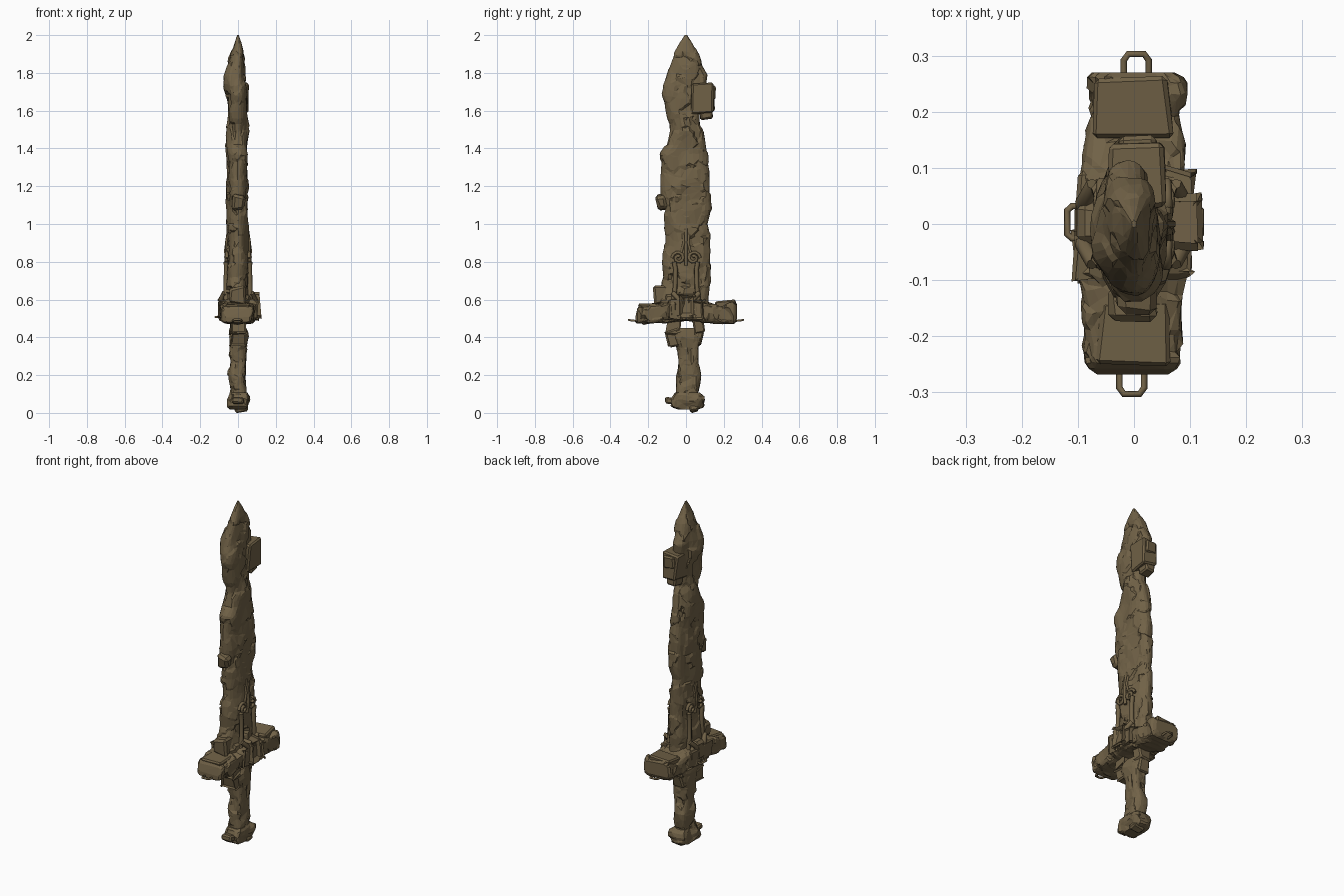
import bpy, bmesh, math, random
from mathutils import Vector, Matrix, noise

random.seed(4)
stone = bpy.data.materials.new("weathered brown stone")
stone.diffuse_color = (0.165, 0.122, 0.063, 1)


def finish(name, bm, ratio=1.0):
    bmesh.ops.recalc_face_normals(bm, faces=bm.faces)
    me = bpy.data.meshes.new(name)
    bm.to_mesh(me)
    bm.free()
    me.materials.append(stone)
    ob = bpy.data.objects.new(name, me)
    bpy.context.collection.objects.link(ob)
    if ratio < 1:
        mod = ob.modifiers.new("chisel", 'DECIMATE')
        mod.ratio = ratio
    return ob


def chip(p, amp, scale):
    """Stepped stone plates plus soft lumps."""
    q = Vector((p.x * 1.2, p.y, p.z * 0.75)) * scale
    q += 0.35 * noise.noise_vector(q * 0.7)
    cell = noise.voronoi(q)[1][0]
    return amp * (0.8 * noise.noise(cell * 3.7) + 0.7 * noise.noise(q * 0.8))


def rock_loft(name, axis, rows, power, amp, scale=14, n=44, step=0.011, ratio=0.24):
    """Loft along z or y. Row: (t, a0, a1, x0, x1); a is y (or z for axis y)."""
    ts, t = [], rows[0][0]
    while t < rows[-1][0] - step * 0.4:
        ts.append(t)
        t += step
    ts.append(rows[-1][0])
    bm = bmesh.new()
    rings = []
    for t in ts:
        k = max(i for i in range(len(rows) - 1) if rows[i][0] <= t)
        f = min(1, (t - rows[k][0]) / (rows[k + 1][0] - rows[k][0]))
        a0, a1, x0, x1 = [u + (v - u) * f for u, v in zip(rows[k][1:], rows[k + 1][1:])]
        ring = []
        for i in range(n):
            an = 2 * math.pi * i / n
            c, s = math.cos(an), math.sin(an)
            c = math.copysign(abs(c) ** power, c)
            s = math.copysign(abs(s) ** power, s)
            a = (a0 + a1) / 2 + (a1 - a0) / 2 * c
            x = (x0 + x1) / 2 + (x1 - x0) / 2 * s
            p = Vector((x, a, t)) if axis == 'z' else Vector((x, t, a))
            d = Vector((s, c * 0.8, 0)) if axis == 'z' else Vector((s, 0, c * 0.8))
            fade = min(1, (a1 - a0) / 0.12, (x1 - x0) / 0.07)
            ring.append(bm.verts.new(p + d * chip(p, amp, scale) * fade))
        rings.append(ring)
    for r, q in zip(rings, rings[1:]):
        for i in range(n):
            j = (i + 1) % n
            bm.faces.new((r[i], r[j], q[j], q[i]))
    bm.faces.new(rings[0])
    bm.faces.new(rings[-1])
    return finish(name, bm, ratio)


def chunk(name, lo, hi, jitter=0.008, tilt=0.0, bevel=0.008):
    """Irregular broken block between two corners, tilted about x."""
    lo, hi = Vector(lo), Vector(hi)
    mid, size = (lo + hi) / 2, hi - lo
    bm = bmesh.new()
    bmesh.ops.create_cube(bm, size=1)
    for v in bm.verts:
        p = Vector([v.co[i] * size[i] + random.uniform(-jitter, jitter) for i in range(3)])
        v.co = mid + Matrix.Rotation(tilt, 3, 'X') @ p
    if bevel:
        bmesh.ops.bevel(bm, geom=bm.edges[:], offset=bevel, segments=1, affect='EDGES')
    return finish(name, bm)


def tube(name, pts, radius, cyclic=False):
    cu = bpy.data.curves.new(name, 'CURVE')
    cu.dimensions = '3D'
    cu.bevel_depth = radius
    cu.bevel_resolution = 1
    cu.use_fill_caps = True
    sp = cu.splines.new('POLY')
    sp.points.add(len(pts) - 1)
    for q, p in zip(sp.points, pts):
        q.co = (*p, 1)
    sp.use_cyclic_u = cyclic
    cu.materials.append(stone)
    ob = bpy.data.objects.new(name, cu)
    bpy.context.collection.objects.link(ob)
    return ob


# blade: wide across y, lens shaped
rock_loft("blade", 'z', [
    (0.54, -0.13, 0.12, -0.062, 0.062), (0.61, -0.155, 0.12, -0.06, 0.06),
    (0.66, -0.14, 0.125, -0.06, 0.06), (0.72, -0.115, 0.12, -0.056, 0.056),
    (0.85, -0.12, 0.135, -0.056, 0.058), (0.95, -0.11, 0.13, -0.053, 0.055),
    (1.00, -0.105, 0.11, -0.055, 0.052), (1.08, -0.12, 0.13, -0.05, 0.055),
    (1.22, -0.135, 0.13, -0.056, 0.052), (1.37, -0.13, 0.12, -0.06, 0.05),
    (1.42, -0.098, 0.105, -0.062, 0.05), (1.49, -0.09, 0.095, -0.052, 0.05),
    (1.53, -0.09, 0.075, -0.05, 0.048), (1.60, -0.11, 0.07, -0.056, 0.045),
    (1.68, -0.122, 0.09, -0.055, 0.045), (1.74, -0.115, 0.1, -0.064, 0.045),
    (1.79, -0.10, 0.108, -0.065, 0.042), (1.84, -0.085, 0.082, -0.05, 0.04),
    (1.91, -0.062, 0.052, -0.034, 0.03), (1.96, -0.034, 0.03, -0.02, 0.016),
    (2.0, -0.006, 0.006, -0.004, 0.004)], 0.85, 0.022)

# broken pieces along the blade edges
chunk("upper_edge_block", (-0.04, 0.03, 1.59), (0.05, 0.145, 1.74), 0.01, 0.06)
chunk("upper_edge_block_top", (-0.03, 0.06, 1.66), (0.04, 0.156, 1.735), 0.005)
chunk("upper_edge_block_low", (-0.03, 0.07, 1.555), (0.035, 0.142, 1.64), 0.006, 0.1)
chunk("middle_edge_block", (-0.03, -0.16, 1.08), (0.035, -0.10, 1.155), 0.01, 0.2, 0.014)
chunk("lower_edge_block", (-0.04, -0.165, 0.58), (0.04, -0.10, 0.67), 0.012, 0.1, 0.012)

# carved arch with scrolls on both flat faces of the blade
for sx, side in ((1, "right"), (-1, "left")):
    for sy in (1, -1):
        col = [(sx * 0.062, sy * 0.07, 0.57), (sx * 0.064, sy * 0.058, 0.66),
               (sx * 0.062, sy * 0.055, 0.76), (sx * 0.063, sy * 0.062, 0.80)]
        tube(f"{side}_arch_column", col, 0.013)
        scroll = []
        for i in range(15):
            a, r = i * 0.62, 0.035 - 0.0019 * i
            scroll.append((sx * (0.058 + 0.0005 * i), sy * (0.04 + r * math.cos(a)),
                           0.82 + r * math.sin(a)))
        tube(f"{side}_arch_scroll", scroll, 0.009)
        tube(f"{side}_arch_leaf", [(sx * 0.062, sy * 0.025, 0.85), (sx * 0.062, sy * 0.012, 0.90),
                                   (sx * 0.054, sy * 0.016, 0.95)], 0.007)
        tube(f"{side}_guard_leaf", [(sx * 0.08, sy * 0.02, 0.54), (sx * 0.092, sy * 0.035, 0.60),
                                    (sx * 0.072, sy * 0.07, 0.635)], 0.014)
        chunk(f"{side}_guard_boss", (sx * 0.098, sy * 0.02, 0.505), (sx * 0.06, sy * 0.09, 0.59), 0.008)
    tube(f"{side}_arch_spike", [(sx * 0.06, 0, 0.78), (sx * 0.066, 0, 0.86), (sx * 0.05, 0, 0.975)], 0.009)
    chunk(f"{side}_centre_boss", (sx * 0.104, -0.035, 0.52), (sx * 0.05, 0.035, 0.625), 0.006, 0, 0.014)

# cross guard: long in y, lofted with z and x extents
rock_loft("cross_guard", 'y', [
    (-0.268, 0.48, 0.51, -0.068, 0.062), (-0.255, 0.472, 0.56, -0.085, 0.077),
    (-0.20, 0.474, 0.568, -0.088, 0.08), (-0.12, 0.48, 0.585, -0.09, 0.085),
    (-0.05, 0.486, 0.605, -0.096, 0.094), (0.05, 0.486, 0.605, -0.094, 0.098),
    (0.12, 0.48, 0.58, -0.088, 0.088), (0.19, 0.474, 0.565, -0.083, 0.086),
    (0.235, 0.472, 0.588, -0.082, 0.087), (0.258, 0.475, 0.588, -0.08, 0.085),
    (0.27, 0.50, 0.57, -0.07, 0.07)], 0.4, 0.018, 22, 44, 0.010, 0.28)
chunk("guard_slab_back", (-0.07, 0.16, 0.545), (0.065, 0.26, 0.592), 0.008, 0.08)
chunk("guard_slab_front", (-0.065, -0.25, 0.535), (0.06, -0.13, 0.578), 0.008, 0.1)

# small loops on the four sides of the guard
for s, end in ((1, "back"), (-1, "front")):
    c = 0.004 * s
    tube(f"{end}_loop", [(c - 0.022, s * 0.245, 0.485), (c - 0.022, s * 0.292, 0.49),
                         (c - 0.014, s * 0.303, 0.493), (c + 0.014, s * 0.303, 0.493),
                         (c + 0.022, s * 0.292, 0.49), (c + 0.022, s * 0.245, 0.485)], 0.006)
for s, end in ((1, "right"), (-1, "left")):
    tube(f"{end}_loop", [(s * 0.075, -0.026, 0.512), (s * 0.11, -0.026, 0.508),
                         (s * 0.119, -0.018, 0.507), (s * 0.119, 0.024, 0.507),
                         (s * 0.11, 0.032, 0.508), (s * 0.075, 0.032, 0.512)], 0.006)

# grip, with two prongs that leave a gap under the guard
rock_loft("grip", 'z', [
    (0.05, -0.05, 0.06, -0.04, 0.045), (0.12, -0.05, 0.068, -0.042, 0.042),
    (0.2, -0.048, 0.075, -0.044, 0.04), (0.27, -0.042, 0.066, -0.04, 0.043),
    (0.34, -0.045, 0.062, -0.044, 0.046), (0.39, -0.068, 0.08, -0.046, 0.046),
    (0.43, -0.078, 0.085, -0.045, 0.042), (0.45, -0.08, 0.085, -0.04, 0.04)],
    0.65, 0.016, 20, 36, 0.011, 0.26)
for s, end in ((1, "back"), (-1, "front")):
    chunk(f"{end}_grip_prong", (-0.04, s * 0.038, 0.42), (0.04, s * 0.095, 0.50), 0.004, s * 0.12)
    chunk(f"{end}_grip_lug", (-0.036, s * 0.045, 0.36), (0.036, s * 0.092, 0.43), 0.007, -s * 0.25)

# pommel: cracked lump at the foot
rock_loft("pommel", 'z', [
    (0.018, -0.045, 0.06, -0.04, 0.045), (0.03, -0.08, 0.088, -0.05, 0.055),
    (0.07, -0.08, 0.102, -0.053, 0.062), (0.095, -0.065, 0.095, -0.048, 0.06),
    (0.108, -0.055, 0.07, -0.042, 0.045)], 0.6, 0.016, 24, 36, 0.009, 0.3)
chunk("pommel_front_chip", (-0.03, -0.114, 0.045), (0.03, -0.05, 0.078), 0.006, -0.1)
chunk("pommel_foot", (-0.02, 0.02, 0.008), (0.05, 0.065, 0.05), 0.008, 0.3)
